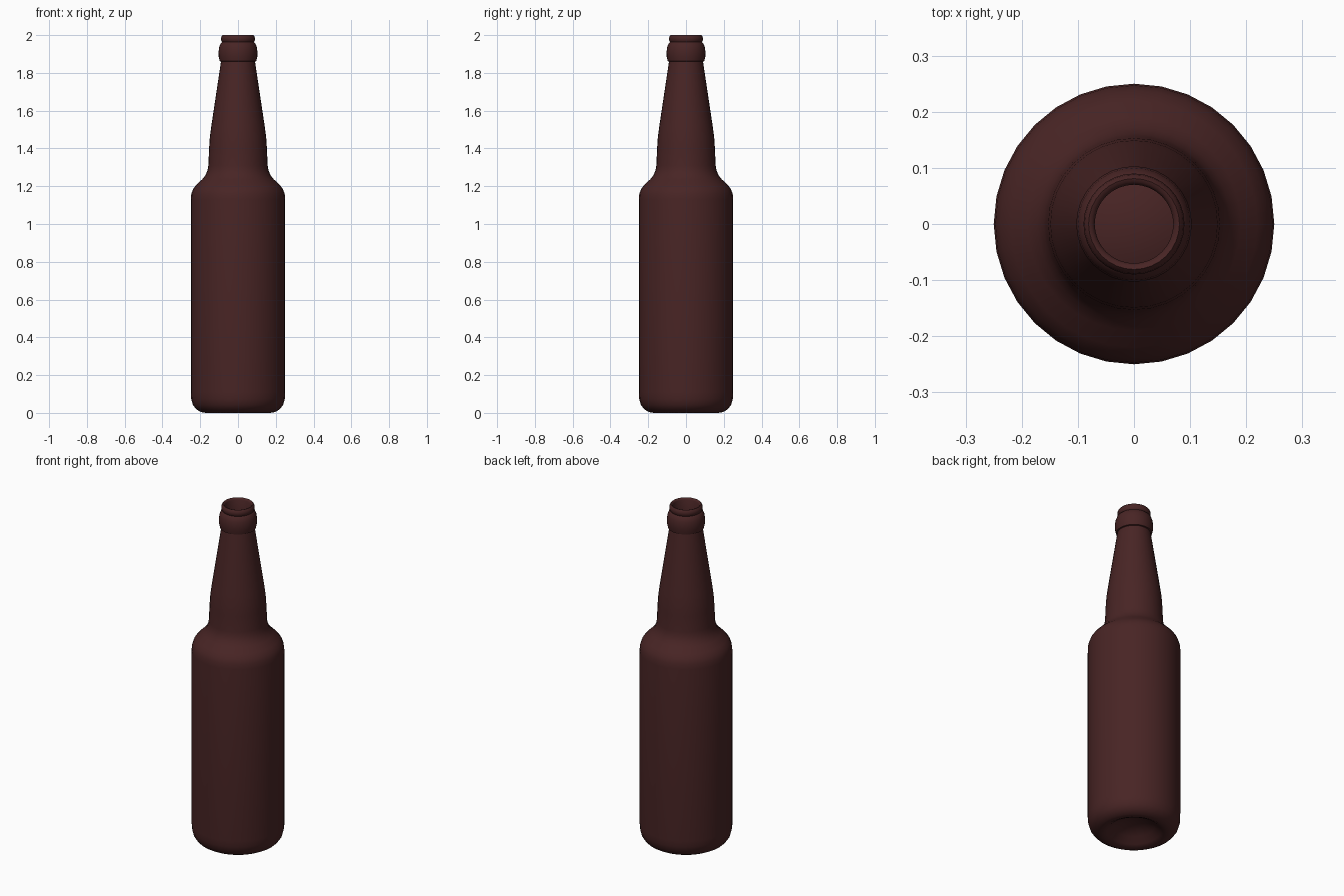
import bpy, bmesh, math

if "Cube" in bpy.data.objects:
    bpy.data.objects.remove(bpy.data.objects["Cube"])

SIDES = 32

# Half profile (radius, height): punt, base, body, shoulder, neck, ring, lip, then inner wall
outer = [(0.06, 0.062), (0.11, 0.04), (0.145, 0.012), (0.17, 0.0),
         (0.195, 0.004), (0.22, 0.018), (0.239, 0.042), (0.248, 0.075), (0.25, 0.11),
         (0.25, 1.13), (0.247, 1.16), (0.238, 1.185), (0.22, 1.208), (0.19, 1.236),
         (0.172, 1.258), (0.161, 1.285), (0.157, 1.31), (0.153, 1.40), (0.149, 1.46),
         (0.141, 1.52), (0.09, 1.86)]
ring = [(0.097, 1.862), (0.102, 1.885), (0.103, 1.91), (0.1, 1.935), (0.092, 1.956), (0.084, 1.963)]
lip = [(0.088, 1.968), (0.09, 1.98), (0.088, 1.992), (0.081, 2.0), (0.075, 1.998), (0.07, 1.99)]
inner = [(0.07, 1.86), (0.125, 1.5), (0.135, 1.31), (0.165, 1.23), (0.225, 1.15),
         (0.23, 1.1), (0.23, 0.11), (0.2, 0.04), (0.17, 0.025), (0.11, 0.06), (0.06, 0.082)]
profile = outer + ring + lip + inner

bm = bmesh.new()


def loop(r, z):
    return [bm.verts.new((r * math.cos(2 * math.pi * i / SIDES),
                          r * math.sin(2 * math.pi * i / SIDES), z)) for i in range(SIDES)]


# Revolve the profile
loops = [loop(r, z) for r, z in profile]
for a, b in zip(loops, loops[1:]):
    for i in range(SIDES):
        j = (i + 1) % SIDES
        bm.faces.new((a[i], a[j], b[j], b[i]))

# Close the outer punt and the inner floor with fans
for ends, z in ((loops[0], 0.07), (loops[-1], 0.09)):
    tip = bm.verts.new((0, 0, z))
    for i in range(SIDES):
        bm.faces.new((ends[i], ends[(i + 1) % SIDES], tip))
bmesh.ops.recalc_face_normals(bm, faces=bm.faces)

mesh = bpy.data.meshes.new("bottle")
bm.to_mesh(mesh)
bm.free()
bottle = bpy.data.objects.new("bottle", mesh)
bpy.context.collection.objects.link(bottle)

# Dark brown glass
glass = bpy.data.materials.new("dark brown glass")
glass.diffuse_color = (0.065, 0.018, 0.018, 1)
glass.use_nodes = True
glass.node_tree.nodes["Principled BSDF"].inputs["Base Color"].default_value = glass.diffuse_color
mesh.materials.append(glass)

bpy.context.view_layer.objects.active = bottle
bottle.select_set(True)
bpy.ops.object.shade_smooth_by_angle(angle=math.radians(50))
